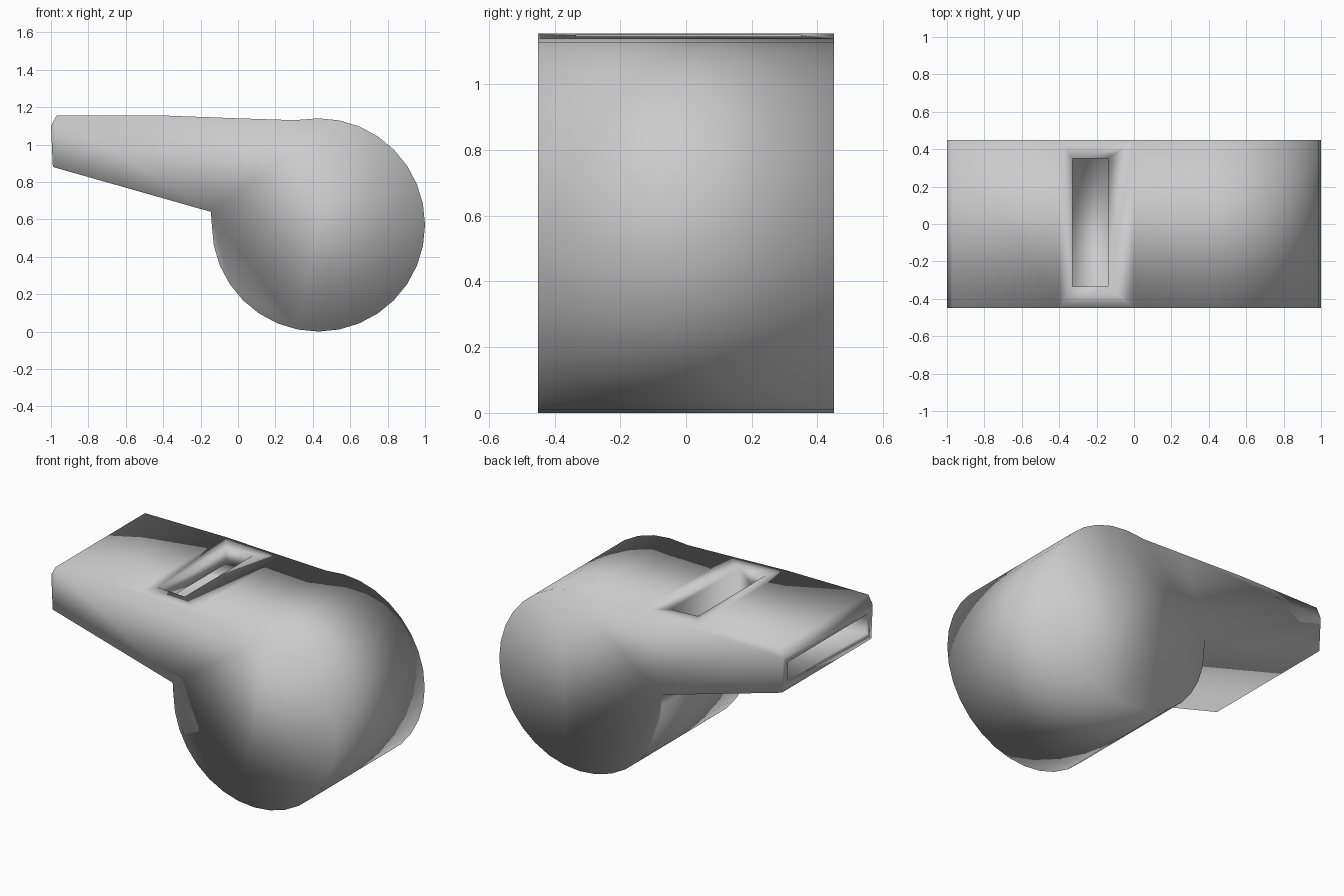
import bpy, bmesh
from math import cos, sin, radians

if "Cube" in bpy.data.objects:
    bpy.data.objects.remove(bpy.data.objects["Cube"])


def extrude_profile(name, profile, y0, y1):
    """Make a solid from an x-z outline swept along y."""
    bm = bmesh.new()
    face = bm.faces.new([bm.verts.new((x, y0, z)) for x, z in profile])
    swept = bmesh.ops.extrude_face_region(bm, geom=[face])
    moved = [v for v in swept["geom"] if isinstance(v, bmesh.types.BMVert)]
    bmesh.ops.translate(bm, verts=moved, vec=(0, y1 - y0, 0))
    bmesh.ops.recalc_face_normals(bm, faces=bm.faces)
    mesh = bpy.data.meshes.new(name)
    bm.to_mesh(mesh)
    bm.free()
    obj = bpy.data.objects.new(name, mesh)
    bpy.context.collection.objects.link(obj)
    return obj


# Whistle outline: tapering mouthpiece joined to a round chamber
CX, CZ, R = 0.43, 0.57, 0.57
arc = [(CX + R * cos(radians(a * 11.25)), CZ + R * sin(radians(a * 11.25)))
       for a in range(16, 41)]
outline = [(-0.97, 1.155), (-1.0, 1.10), (-0.99, 0.88), (-0.145, 0.64)]
outline += arc + [(0.30, 1.13), (0.0, 1.14), (-0.4, 1.155)]
body = extrude_profile("whistle_body", outline, -0.45, 0.45)

# Sound slot with a sloping floor, and the windway leading to it
slot = extrude_profile("slot_cutter",
                       [(-0.33, 1.3), (-0.33, 0.78), (-0.14, 0.72), (-0.14, 1.3)],
                       -0.335, 0.35)
windway = extrude_profile("windway_cutter",
                          [(-1.1, 1.06), (-1.1, 0.94), (-0.25, 0.93), (-0.25, 1.04)],
                          -0.40, 0.40)

for cutter in (slot, windway):
    mod = body.modifiers.new(cutter.name, "BOOLEAN")
    mod.operation = "DIFFERENCE"
    mod.solver = "EXACT"
    mod.object = cutter
    cutter.hide_render = True

# Bake the cuts, remove the cutters and smooth the shell
bpy.context.view_layer.objects.active = body
body.select_set(True)
for mod in list(body.modifiers):
    bpy.ops.object.modifier_apply(modifier=mod.name)
for cutter in (slot, windway):
    bpy.data.objects.remove(cutter)
body.data.shade_smooth()
